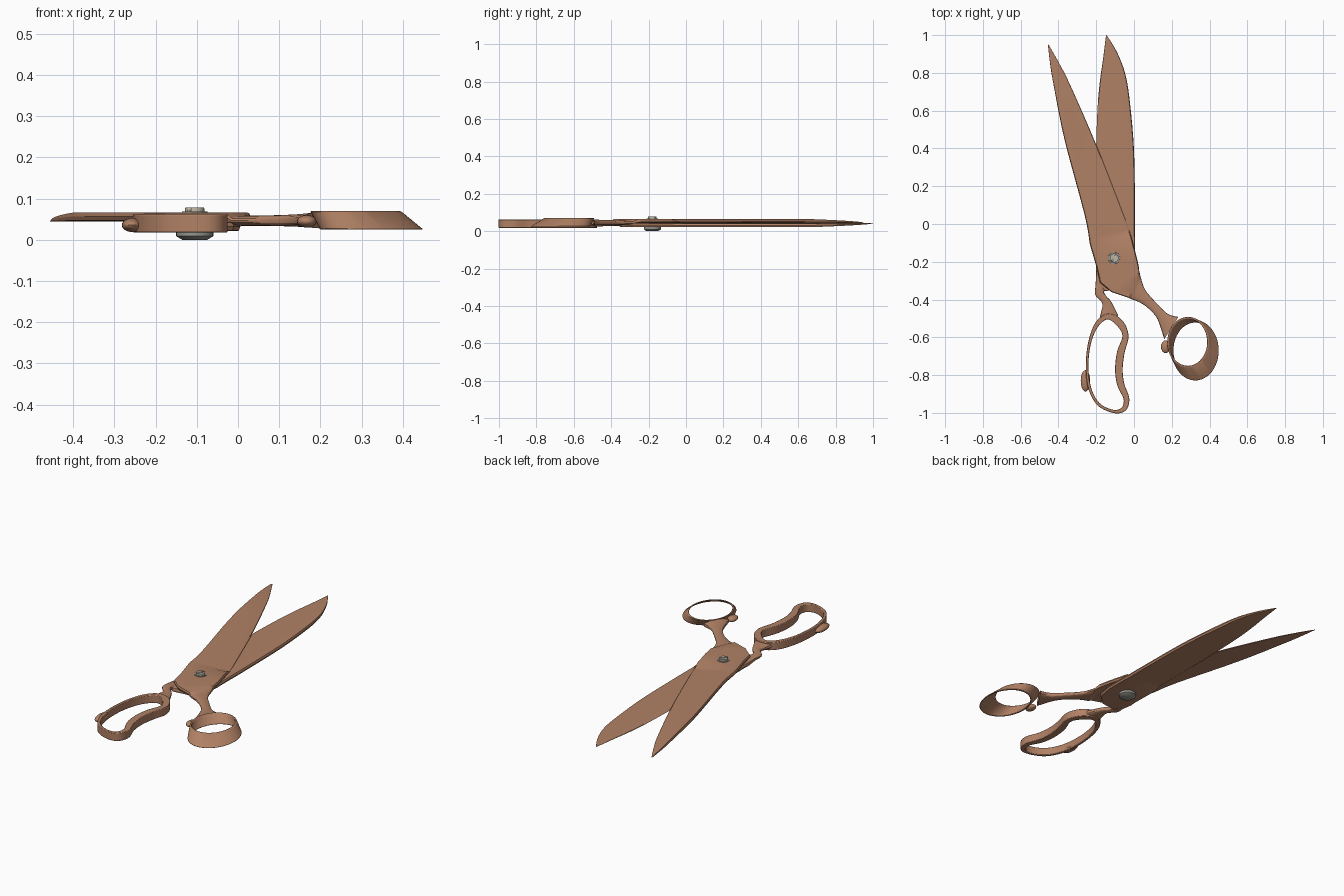
import bpy, bmesh, math
from mathutils import Vector

FLIP = 0.088          # lower half is built like the upper one, then flipped in height

old = bpy.data.objects.get("Cube")
if old:
    bpy.data.objects.remove(old, do_unlink=True)


def material(name, color):
    mat = bpy.data.materials.new(name)
    mat.use_nodes = True
    mat.diffuse_color = (*color, 1)
    bsdf = mat.node_tree.nodes["Principled BSDF"]
    bsdf.inputs["Base Color"].default_value = (*color, 1)
    bsdf.inputs["Roughness"].default_value = 0.5
    return mat


copper = material("copper brown", (0.44, 0.22, 0.13))
pale = material("pale steel", (0.52, 0.47, 0.38))
grey = material("grey steel", (0.3, 0.3, 0.27))


def finish(name, bm, mat, flip=False, angle=35):
    """Turn a bmesh into a shaded object."""
    if flip:
        for v in bm.verts:
            v.co.z = FLIP - v.co.z
    bmesh.ops.recalc_face_normals(bm, faces=bm.faces)
    mesh = bpy.data.meshes.new(name)
    bm.to_mesh(mesh)
    bm.free()
    obj = bpy.data.objects.new(name, mesh)
    bpy.context.scene.collection.objects.link(obj)
    mesh.materials.append(mat)
    bpy.ops.object.select_all(action="DESELECT")
    obj.select_set(True)
    bpy.context.view_layer.objects.active = obj
    bpy.ops.object.shade_smooth_by_angle(angle=math.radians(angle))
    return obj


def smooth(rows, steps=4, closed=False):
    """Catmull-Rom interpolation of rows of numbers."""
    rows = [Vector(r) for r in rows]
    n = len(rows)
    pick = (lambda i: rows[i % n]) if closed else (lambda i: rows[max(0, min(n - 1, i))])
    out = []
    for i in range(n if closed else n - 1):
        a, b, c, d = (pick(i + k) for k in (-1, 0, 1, 2))
        for s in range(steps):
            t = s / steps
            out.append(b + (c - a) * t / 2 + (a - b * 2.5 + c * 2 - d / 2) * t ** 2
                       + ((b - c) * 1.5 + (d - a) / 2) * t ** 3)
    return out if closed else out + [rows[-1]]


def section(row, low, high, cut, power):
    """Cross-section from the spine point to the cutting point of a row."""
    a, b = Vector(row[:2]), Vector(row[2:])
    spread = (0, 0.02, 0.08, 0.25, 0.5, 0.75, 0.92, 0.98, 1)
    top, bottom = [], []
    for t in spread:
        p = a.lerp(b, t)
        h = (1 - abs(2 * t - 1) ** power) ** (1 / power)
        roof = high + (cut - high) * t
        mid = (low + roof) / 2
        top.append((*p, mid + h * (roof - mid)))
        bottom.append((*p, mid - h * (mid - low)))
    return top + bottom[-2:0:-1]


def loft(name, blade, flat, shank, flip):
    """Blade, flat pivot area and shank as one lofted body."""
    loops = []
    tip = blade[0][1]
    for r in smooth(blade):
        slim = min(1, 0.05 + ((tip - min(r[1], tip)) / 0.35) ** 0.6)
        loops.append(section(r, 0.045, 0.045 + 0.023 * slim, 0.045 + 0.006 * slim, 8))
    for r in flat:
        loops.append(section(r, 0.045, 0.066, 0.066, 10))
    neck = smooth(shank)
    for i, r in enumerate(neck):
        t = i / (len(neck) - 1)
        grow = t ** 3
        loops.append(section(r, 0.034 - 0.006 * grow, 0.059 + 0.009 * grow,
                             0.059 + 0.009 * grow, 2.5))
    bm = bmesh.new()
    rings = [[bm.verts.new(p) for p in loop] for loop in loops]
    for a, b in zip(rings, rings[1:]):
        for i in range(len(a)):
            j = (i + 1) % len(a)
            bm.faces.new((a[i], a[j], b[j], b[i]))
    bm.faces.new(rings[0])
    bm.faces.new(rings[-1])
    return finish(name, bm, copper, flip, 25)


def band(name, loops, flip):
    """Closed finger loop from four edge loops."""
    bm = bmesh.new()
    rings = [[bm.verts.new(p) for p in loop] for loop in loops]
    for k in range(4):
        a, b = rings[k], rings[(k + 1) % 4]
        for i in range(len(a)):
            j = (i + 1) % len(a)
            bm.faces.new((a[i], a[j], b[j], b[i]))
    obj = finish(name, bm, copper, flip)
    bevel = obj.modifiers.new("soft edges", "BEVEL")
    bevel.width = 0.003
    bevel.segments = 2
    return obj


def knob(name, center, size):
    bm = bmesh.new()
    bmesh.ops.create_uvsphere(bm, u_segments=20, v_segments=12, radius=1)
    bmesh.ops.scale(bm, vec=size, verts=bm.verts)
    bmesh.ops.translate(bm, vec=center, verts=bm.verts)
    return finish(name, bm, copper)


def disc(name, mat, r_low, r_high, low, high):
    bm = bmesh.new()
    bmesh.ops.create_cone(bm, cap_ends=True, segments=32, radius1=r_low,
                          radius2=r_high, depth=high - low)
    bmesh.ops.translate(bm, vec=(-0.105, -0.18, (low + high) / 2), verts=bm.verts)
    return finish(name, bm, mat)


# Upper half: rows are spine x, y then cutting edge x, y
loft("upper_blade",
     [(-.456, .95, -.452, .95), (-.443, .84, -.39, .84), (-.426, .738, -.335, .73),
      (-.368, .447, -.2, .42), (-.262, .05, -.06, .06), (-.235, -.1, -.022, -.042)],
     [(-.23, -.12, -.012, -.075), (-.198, -.23, .018, -.19), (-.18, -.31, .026, -.23),
      (-.12, -.36, .027, -.24), (-.03, -.39, .028, -.25)],
     [(-.015, -.398, .035, -.28), (.03, -.415, .06, -.35), (.08, -.45, .125, -.425),
      (.125, -.505, .18, -.477), (.16, -.61, .235, -.492)], False)

# Lower half
loft("lower_blade",
     [(-.145, 1, -.148, 1), (-.09, .91, -.163, .88), (-.045, .79, -.18, .76),
      (-.02, .63, -.192, .63), (0, .39, -.2, .42), (.005, .1, -.203, .1),
      (.005, -.06, -.203, -.03)],
     [(.006, -.08, -.203, -.06), (.006, -.2, -.2, -.22), (-.01, -.29, -.2, -.24),
      (-.07, -.345, -.2, -.25), (-.155, -.355, -.2, -.26)],
     [(-.16, -.36, -.204, -.33), (-.145, -.385, -.205, -.375), (-.125, -.405, -.168, -.42),
      (-.095, -.46, -.174, -.465), (-.083, -.488, -.183, -.5)], True)


# Slanted round thumb loop
def ellipse(cx, cy, rx, ry, z):
    turns = [math.tau * i / 48 for i in range(48)]
    return [(cx + rx * math.cos(t), cy + ry * math.sin(t), z) for t in turns]


band("thumb_loop", [ellipse(.285, -.625, .101, .124, .07), ellipse(.285, -.625, .11, .134, .07),
                    ellipse(.325, -.67, .125, .16, .025), ellipse(.325, -.67, .115, .147, .025)], False)
knob("thumb_knob", (.167, -.65, .045), (.024, .034, .015))

# Long finger loop: centre line x, y and half width
path = smooth([(-.14, -.49, .015), (-.08, -.52, .02), (-.045, -.59, .016), (-.07, -.68, .02),
               (-.08, -.77, .02), (-.07, -.85, .019), (-.04, -.925, .015), (-.055, -.98, .013),
               (-.11, -.992, .008), (-.19, -.952, .008), (-.237, -.86, .008),
               (-.248, -.74, .007), (-.233, -.62, .008), (-.195, -.53, .012)], 5, True)


def offset(side, z):
    out = []
    for i, p in enumerate(path):
        d = (path[(i + 1) % len(path)] - path[i - 1]).xy.normalized()
        out.append((p.x + d.y * p.z * side, p.y - d.x * p.z * side, z))
    return out


band("finger_loop", [offset(1, .07), offset(-1, .07), offset(-1, .026), offset(1, .026)], True)
knob("finger_knob", (-.257, -.83, .036), (.025, .057, .017))

# Pivot screw with slot, and nut underneath
disc("screw_washer", grey, .033, .031, .05, .069)
head = disc("screw_head", pale, .024, .023, .06, .078)
bm = bmesh.new()
bmesh.ops.create_cube(bm, size=1)
bmesh.ops.scale(bm, vec=(.009, .08, .012), verts=bm.verts)
slot = finish("slot_cutter", bm, grey)
slot.location = (-.105, -.18, .078)
slot.rotation_euler.z = math.radians(-35)
slot.hide_render = True
slot.hide_set(True)
cut = head.modifiers.new("slot", "BOOLEAN")
cut.operation = "DIFFERENCE"
cut.object = slot
disc("pivot_nut", grey, .03, .045, 0, .009)
disc("pivot_nut_base", grey, .045, .045, .009, .025)
